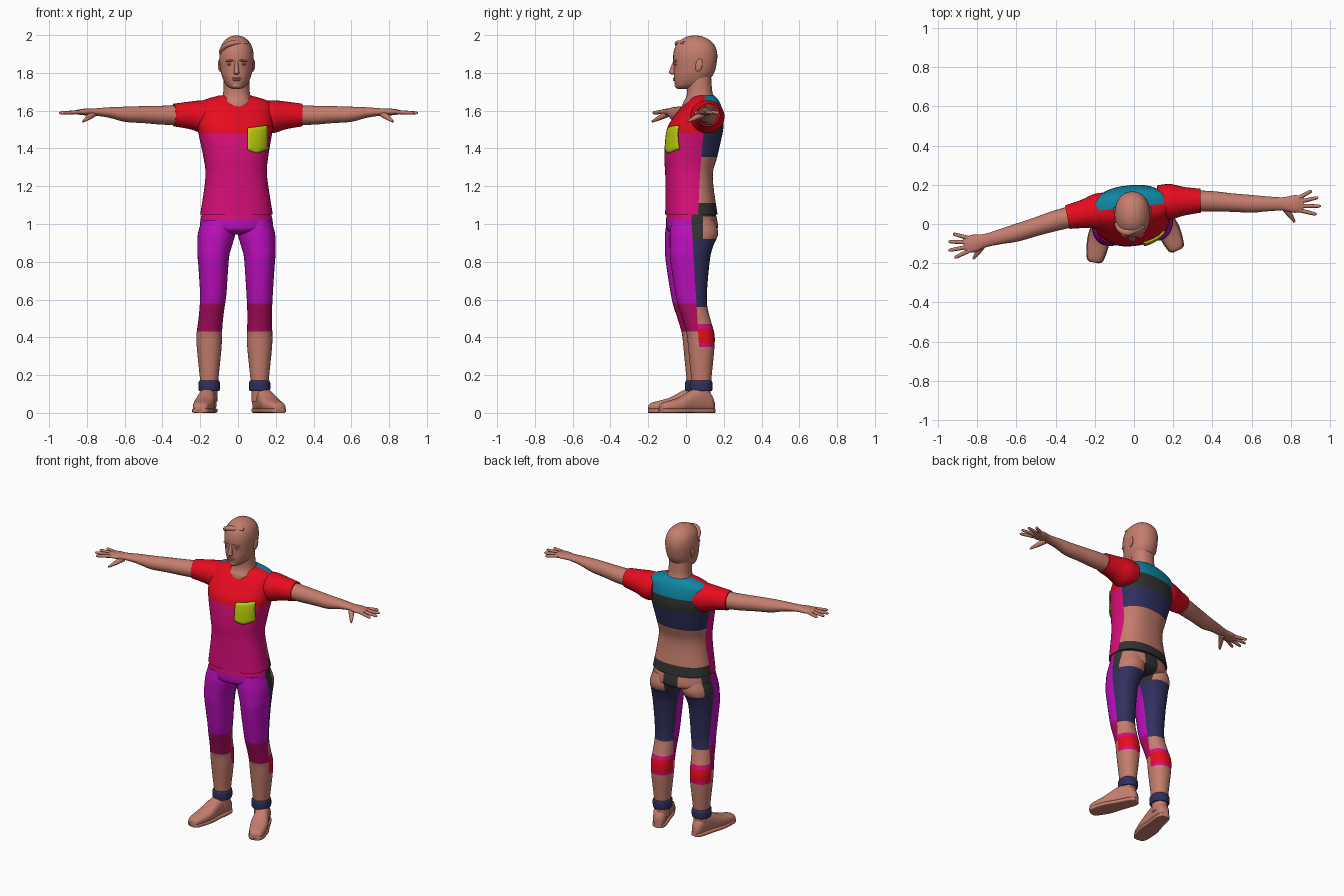
import bpy, bmesh, math
from mathutils import Vector, Matrix
from mathutils.bvhtree import BVHTree

if "Cube" in bpy.data.objects:
    bpy.data.objects.remove(bpy.data.objects["Cube"])


def lin(c):
    c /= 255
    return c / 12.92 if c <= 0.04045 else ((c + 0.055) / 1.055) ** 2.4


PALETTE = {"skin": (196, 125, 109), "red": (238, 12, 32), "pink": (218, 14, 122),
           "magenta": (190, 14, 190), "crimson": (176, 12, 98), "lime": (190, 208, 12),
           "teal": (16, 134, 164), "charcoal": (50, 50, 50), "navy": (48, 48, 94)}
MATS = {}
for mat_name, rgb in PALETTE.items():
    m = bpy.data.materials.new(mat_name)
    m.diffuse_color = (*[lin(v) for v in rgb], 1)
    m.use_nodes = True
    m.node_tree.nodes["Principled BSDF"].inputs["Base Color"].default_value = m.diffuse_color
    MATS[mat_name] = m
ORDER = list(PALETTE)
MID = -.008          # body centre line
YAW = math.radians(6)


def smooth_keys(keys, k=5):
    """Catmull-Rom interpolation through tuples."""
    out = []
    for i in range(len(keys) - 1):
        p = [keys[max(0, min(len(keys) - 1, i + j))] for j in (-1, 0, 1, 2)]
        for s in range(k):
            t = s / k
            out.append(tuple(0.5 * (2 * b + (c - a) * t + (2 * a - 5 * b + 4 * c - d) * t * t
                                    + (3 * b - a - 3 * c + d) * t ** 3)
                             for a, b, c, d in zip(*p)))
    return out + [keys[-1]]


def finish(name, bm, rule, cuts=()):
    """Cut the mesh along colour borders, colour faces by rule, shade smooth."""
    for co, no in cuts:
        bmesh.ops.bisect_plane(bm, geom=bm.verts[:] + bm.edges[:] + bm.faces[:],
                               plane_co=co, plane_no=no, dist=1e-5)
    bmesh.ops.recalc_face_normals(bm, faces=bm.faces[:])
    used = [rule] if isinstance(rule, str) else ORDER
    for f in bm.faces:
        f.smooth = True
        f.material_index = 0 if len(used) == 1 else used.index(rule(f.calc_center_median()))
    me = bpy.data.meshes.new(name)
    bm.to_mesh(me)
    ob = bpy.data.objects.new(name, me)
    bpy.context.collection.objects.link(ob)
    for u in used:
        me.materials.append(MATS[u])
    bpy.ops.object.select_all(action='DESELECT')
    ob.select_set(True)
    bpy.context.view_layer.objects.active = ob
    bpy.ops.object.shade_smooth_by_angle(angle=math.radians(50))
    return ob


def loft(rings):
    bm = bmesh.new()
    rows = [[bm.verts.new(p) for p in r] for r in rings]
    n = len(rows[0])
    for a, b in zip(rows, rows[1:]):
        for i in range(n):
            bm.faces.new((a[i], a[(i + 1) % n], b[(i + 1) % n], b[i]))
    bm.faces.new(rows[0])
    bm.faces.new(rows[-1])
    return bm


def oval(n, e):
    for i in range(n):
        c, s = math.cos(2 * math.pi * i / n), math.sin(2 * math.pi * i / n)
        yield math.copysign(abs(c) ** (2 / e), c), math.copysign(abs(s) ** (2 / e), s)


def column(keys, cx=MID, n=32, e=2.2, yaw=0.0):
    """Upright loft; key = z, half width, y front, y back; cx may depend on z."""
    rot = Matrix.Rotation(yaw, 3, 'Z')
    rings = []
    for z, hw, yf, yb in smooth_keys(keys):
        mid = Vector((cx(z) if callable(cx) else cx, (yf + yb) / 2, z))
        rings.append([mid + rot @ Vector((hw * c, (yb - yf) / 2 * s, 0)) for c, s in oval(n, e)])
    return loft(rings)


def tube(keys, n=20, e=2.0):
    """Sideways loft; key = x, y, z, horizontal radius, vertical radius."""
    ks = smooth_keys(keys)
    rings = []
    for i, k in enumerate(ks):
        a, b = ks[max(0, i - 1)], ks[min(len(ks) - 1, i + 1)]
        side = Vector((a[1] - b[1], b[0] - a[0], 0)).normalized()
        rings.append([Vector(k[:3]) + side * k[3] * c + Vector((0, 0, k[4] * s))
                      for c, s in oval(n, e)])
    return loft(rings)


def ball(name, loc, size, rot=(0, 0, 0)):
    bm = bmesh.new()
    bmesh.ops.create_uvsphere(bm, u_segments=16, v_segments=10, radius=1)
    ob = finish(name, bm, "skin")
    ob.location, ob.scale, ob.rotation_euler = loc, size, rot


def level(z):
    return ((0, 0, z), (0, 0, 1))


def pick(z, bands, last):
    return next((col for low, col in bands if z > low), last)


# Shirt: red over pink in front, banded back with a bare waist
SIDE_CO, SIDE_NO = Vector((0, .055, 1.2)), Vector((-.105, 1, -.07))
FRONT = ((1.48, "red"),)
BACK = ((1.57, "teal"), (1.48, "charcoal"), (1.355, "navy"), (1.11, "skin"))


def shirt_rule(c):
    if (c - SIDE_CO).dot(SIDE_NO) < 0:
        return pick(c.z, FRONT, "pink")
    return pick(c.z, BACK, "charcoal")


torso_bm = column([(1.05, .192, -.108, .165), (1.25, .163, -.108, .14), (1.36, .172, -.113, .165),
                   (1.5, .198, -.1, .195), (1.57, .2, -.06, .195), (1.62, .197, -.022, .185),
                   (1.645, .185, .0, .175), (1.662, .15, .015, .165), (1.68, .085, .03, .15)],
                  cx=lambda z: -.008 - .008 * max(0, min(1, (z - 1.2) * 3)), n=48, e=2.4, yaw=YAW)
torso_tree = BVHTree.FromBMesh(torso_bm)
finish("shirt_torso", torso_bm, shirt_rule, [(SIDE_CO, SIDE_NO)] + [level(b[0]) for b in BACK])

# Chest pocket wrapped onto the shirt front
bm = bmesh.new()
N = 8
grid = []
for i in range(N + 1):
    u = i / N
    x = .05 + .105 * u
    low, top = 1.375 + .05 * abs(u - .48) ** 1.3, 1.508 + .014 * u
    col = []
    for j in range(N + 1):
        z = low + (top - low) * j / N
        hit = torso_tree.ray_cast(Vector((x, -1, z)), Vector((0, 1, 0)))[0]
        col.append(bm.verts.new((x, (hit.y if hit else 0) - .007, z)))
    grid.append(col)
for a, b in zip(grid, grid[1:]):
    for j in range(N):
        bm.faces.new((a[j], b[j], b[j + 1], a[j + 1]))
solid = finish("chest_pocket", bm, "lime").modifiers.new("thickness", 'SOLIDIFY')
solid.thickness, solid.offset = .008, 0

# Trousers: magenta front, dark seat with bare patches, navy thighs, calf bands
SHIN = ((1.02, "pink"), (.58, "magenta"), (.43, "crimson"))
CALF = ((.56, "navy"), (.47, "skin"), (.445, "pink"), (.37, "red"), (.35, "pink"))


def trousers(name, bm, y0, slope):
    def rule(c):
        if c.y < y0 + slope * (1 - c.z):
            return pick(c.z, SHIN, "skin")
        if c.z > .92:
            return "skin" if abs(c.x) > .05 and c.y > .09 and c.z < 1.04 else "charcoal"
        return pick(c.z, CALF, "skin")
    cuts = [((0, y0, 1), (0, 1, slope)), ((0, .09, 0), (0, 1, 0))]
    cuts += [((s * .05, 0, 0), (1, 0, 0)) for s in (-1, 1)]
    cuts += [level(z) for z in (1.04, .92)] + [level(b[0]) for b in SHIN + CALF]
    finish(name, bm, rule, cuts)


trousers("trouser_hips", column([(1.08, .178, -.1, .15), (.99, .192, -.104, .168),
                                 (.96, .14, -.09, .15), (.945, .06, -.05, .1)], n=40, yaw=YAW), .03, .05)

# Legs, shoes, soles and ankle straps: one shape, the right side stepped forward
LEG = [(1.02, .09, -.075, .152), (.95, .099, -.086, .17), (.88, .091, -.086, .143),
       (.8, .081, -.082, .125), (.6, .068, -.05, .11), (.5, .065, -.02, .128),
       (.42, .067, .003, .15), (.34, .065, .012, .15), (.15, .046, .03, .132), (.06, .043, .035, .132)]
SHOE = [(0, .02, .03), (.07, .036, .05), (.22, .042, .066), (.4, .046, .06),
        (.65, .054, .039), (.94, .04, .026), (1, .018, .018)]
for side, s, step in (("right", -1, -.025), ("left", 1, 0)):
    def leg_x(z):
        spread = .113 + .016 * max(-1, min(.6, (.9 - z) / .1))
        return s * spread + MID + (-.022 * max(0, min(1, (.62 - z) / .2)) if s < 0 else 0)
    trousers(side + "_leg", column([(z, w, f + step, b + step) for z, w, f, b in LEG], leg_x),
             .03 + step * .6, .06)
    ax, ay = leg_x(.14), .081 + step
    finish(side + "_ankle_strap", column([(z, .048 + g, ay - .053 - g, ay + .051 + g) for z, g in
                                          ((.115, .004), (.125, .008), (.16, .008), (.172, .002))], ax), "navy")
    heel = Vector((ax + (.008 if s < 0 else -.015), .146 + step))
    toe = heel + Vector((-.057, -.318) if s < 0 else (.122, -.282))
    path = [(*heel.lerp(toe, t), w, h) for t, w, h in SHOE]
    finish(side + "_shoe", tube([(x, y, h + .003, w, h) for x, y, w, h in path], 24, 2.5), "skin")
    finish(side + "_sole", tube([(x, y, .012, w + .004, .012) for x, y, w, h in path], 24, 5), "skin")

# Sleeves, arms, hands: shared thickness along x, each side follows its own bend
SLEEVE = [(.12, 1.57, .085, .08), (.185, 1.568, .09, .087), (.255, 1.575, .073, .073), (.34, 1.577, .061, .06)]
ARM = [(.29, 1.577, .055, .054), (.4, 1.576, .052, .05), (.5, 1.579, .047, .045), (.6, 1.581, .045, .04),
       (.68, 1.59, .038, .028), (.76, 1.593, .034, .019), (.82, 1.593, .045, .017), (.865, 1.592, .036, .009)]
for side, s, bend in (("right", -1, ((.12, .078), (.34, .035), (.6, -.045), (.87, -.112))),
                      ("left", 1, ((.12, .112), (.34, .119), (.6, .103), (.87, .102)))):
    def arm_y(x):
        for (x0, y0), (x1, y1) in zip(bend, bend[1:]):
            if x <= x1:
                break
        return y0 + (y1 - y0) * (x - x0) / (x1 - x0)
    finish(side + "_sleeve", tube([(s * x, arm_y(x), z, h, v) for x, z, h, v in SLEEVE], 28), "red")
    finish(side + "_arm", tube([(s * x, arm_y(x), z, h, v) for x, z, h, v in ARM], 24), "skin")
    for i, length in enumerate((.088, .102, .108, .095)):
        a = math.radians(36 - 23 * i + 9 * s)
        y0 = arm_y(.845) + .034 - .022 * i
        reach = Vector((s * math.cos(a), math.sin(a) * .55)) * length
        finish(f"{side}_finger_{i + 1}", tube(
            [(s * .845 + reach.x * t, y0 + reach.y * t, 1.592 - .004 * t, r, r)
             for t, r in ((-.1, .011), (.5, .01), (.9, .008), (1, .003))], 10), "skin")
    finish(side + "_thumb", tube([(s * (.765 + .055 * t), arm_y(.765) - .01 - .083 * t, 1.585 - .042 * t, r, r)
                                  for t, r in ((0, .02), (.55, .014), (1, .006))], 12), "skin")

# Neck and head
finish("neck", column([(1.6, .085, -.02, .15), (1.64, .083, -.016, .152), (1.67, .076, .0, .148),
                       (1.71, .069, .006, .138), (1.8, .067, .0, .132)]), "skin")
finish("head", column([(1.716, .022, -.046, .03), (1.725, .042, -.055, .07), (1.745, .06, -.06, .11),
                       (1.78, .076, -.064, .137), (1.82, .086, -.064, .156), (1.89, .091, -.068, .166),
                       (1.94, .082, -.056, .155), (1.97, .063, -.033, .13), (1.99, .037, .0, .095),
                       (1.998, .01, .035, .06)], n=36), "skin")

# Face features
finish("nose", column([(1.792, .01, -.078, -.05), (1.8, .017, -.089, -.05), (1.812, .013, -.088, -.05),
                       (1.862, .008, -.068, -.05)], n=14), "skin")
ball("upper_lip", (MID, -.062, 1.771), (.024, .007, .005))
ball("lower_lip", (MID, -.062, 1.762), (.022, .007, .005))
ball("chin", (MID, -.046, 1.733), (.026, .014, .014))
for side, s in (("right", -1), ("left", 1)):
    ball(side + "_ear", (MID + s * .088, .068, 1.84), (.01, .02, .034), (-.2, 0, -s * .25))
    ball(side + "_brow", (MID + s * .036, -.058, 1.864), (.024, .01, .006), (0, s * .1, s * .3))
    ball(side + "_eye", (MID + s * .036, -.053, 1.845), (.014, .009, .006), (0, 0, s * .3))

# Swept fringe of hair
finish("hair_fringe", tube([(-.09, .01, 1.91, .012, .016), (-.072, -.025, 1.936, .016, .016),
                            (-.03, -.04, 1.957, .02, .015), (.05, -.01, 1.958, .012, .008)], 14), "skin")
